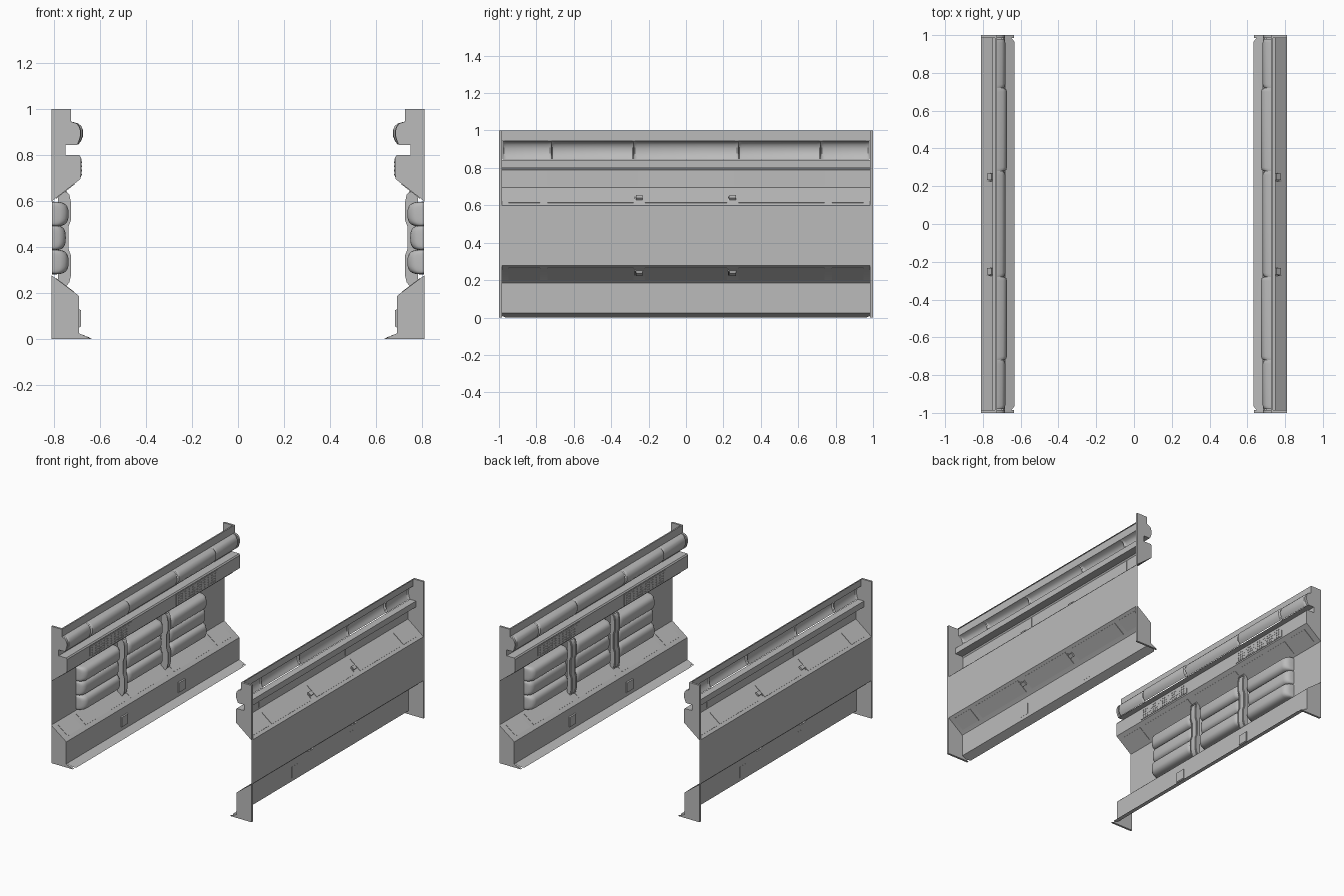
import bpy, bmesh, math
from mathutils import Vector

cube = bpy.data.objects.get("Cube")
if cube:
    bpy.data.objects.remove(cube)

grey = bpy.data.materials.new("plain_grey")
grey.use_nodes = True
colour = (0.5, 0.5, 0.5, 1)
grey.diffuse_color = colour
grey.node_tree.nodes["Principled BSDF"].inputs["Base Color"].default_value = colour


def finish(name, bm, side, sheet=False, angle=35):
    """Mirror to the wanted side, fix the normals and add the object."""
    for v in bm.verts:
        v.co.x *= side
    bmesh.ops.remove_doubles(bm, verts=bm.verts, dist=0.0001)
    bmesh.ops.recalc_face_normals(bm, faces=bm.faces)
    if sheet and sum(f.normal.x * f.calc_area() for f in bm.faces) * side > 0:
        bmesh.ops.reverse_faces(bm, faces=bm.faces)
    mesh = bpy.data.meshes.new(name)
    bm.to_mesh(mesh)
    bm.free()
    mesh.materials.append(grey)
    ob = bpy.data.objects.new(name, mesh)
    bpy.context.collection.objects.link(ob)
    bpy.ops.object.select_all(action="DESELECT")
    ob.select_set(True)
    bpy.context.view_layer.objects.active = ob
    bpy.ops.object.shade_smooth_by_angle(angle=math.radians(angle))


def loft(bm, rings):
    """Skin a list of rings, each a list of points."""
    rows = [[bm.verts.new(p) for p in ring] for ring in rings]
    for a, b in zip(rows, rows[1:]):
        for i in range(len(a) - 1):
            bm.faces.new((a[i], a[i + 1], b[i + 1], b[i]))


def extrude(bm, profile, y0, y1, caps=False):
    """Sweep an (x, z) profile along y."""
    line = profile + profile[:1] if caps else profile
    loft(bm, [[(x, y, z) for x, z in line] for y in (y0, y1)])
    if caps:
        for y in (y0, y1):
            bm.faces.new([bm.verts.new((x, y, z)) for x, z in profile])


def plate(bm, a, b, y0, y1, t=0.004):
    """Thin panel lying on the line from a to b, showing on both faces."""
    a, b = Vector(a), Vector(b)
    n = Vector((-(b - a).y, (b - a).x)).normalized() * t
    extrude(bm, [tuple(p) for p in (a + n, b + n, b - n, a - n)], y0, y1, True)


def along(a, b, t):
    return tuple(Vector(a).lerp(Vector(b), t))


# Key points of the wall section
OUT = 0.81
UP_A, UP_B = (0.685, 0.695), (OUT, 0.598)
LOW_A, LOW_B = (0.69, 0.185), (OUT, 0.277)
bulge = [(0.0, 0.945), (0.03, 0.937), (0.043, 0.925), (0.051, 0.905),
         (0.05, 0.88), (0.042, 0.86), (0.03, 0.845)]
upper = [(0.725, 1), (0.725, 0.945)]
shelf = [(0.70, 0.843), (0.75, 0.843), (0.75, 0.8), (0.69, 0.8), (0.683, 0.79), UP_A, UP_B]
bench = [LOW_B, (0.70, 0.195), LOW_A, (0.69, 0.025)]
SEGMENTS = [(-0.98, -0.72), (-0.72, -0.28), (-0.28, 0.28), (0.28, 0.72), (0.72, 0.98)]
PANELS = [(-0.95, -0.78), (-0.74, -0.28), (-0.22, 0.22), (0.28, 0.74), (0.78, 0.95)]


def pillow(bm, y0, y1, z, half, depth):
    """Padded roll standing on the back panel, rounded at both ends."""
    rings = []
    steps = [(0, 0.0), (0.003, 0.5), (0.012, 0.78), (0.028, 0.95), (0.045, 1)]
    ends = [(y0 + d, k) for d, k in steps] + [(y1 - d, k) for d, k in reversed(steps)]
    for y, k in ends:
        ring = []
        for i in range(15):
            a = math.pi * (i / 14 - 0.5)
            c, s = math.cos(a), math.sin(a)
            rise = abs(c) ** 0.6 * depth * k
            span = math.copysign(abs(s) ** 0.7, s) * half * (0.8 + 0.2 * k)
            ring.append((OUT - 0.002 - rise, y, z + span))
        rings.append(ring)
    loft(bm, rings)


for side, word in ((1, "left"), (-1, "right")):
    # Flat back panel
    bm = bmesh.new()
    extrude(bm, [UP_B, LOW_B], -1, 1)
    finish(word + "_back_panel", bm, side, True)

    # Top rail, overhanging shelf and lower bench
    for name, line in (("top_rail", [(0.735, 1)] + upper), ("upper_shelf", shelf), ("bench", bench)):
        bm = bmesh.new()
        extrude(bm, line, -0.985, 0.985)
        finish(word + "_" + name, bm, side, True, 25)

    # Kick plate with clipped corners
    bm = bmesh.new()
    loft(bm, [[(0.69, y * s, 0.025), (x, y * s, z)] for s, y, x, z in
              ((-1, 0.985, 0.65, 0.009), (-1, 0.965, 0.632, 0),
               (1, 0.965, 0.632, 0), (1, 0.985, 0.65, 0.009))])
    finish(word + "_kick_plate", bm, side, True)

    # End plates following the section, with a narrow return on the outside
    bm = bmesh.new()
    bulge_line = [(0.725 - d * 0.8, z) for d, z in bulge]
    top_end = [(OUT, 1)] + upper + bulge_line[1:-1] + shelf
    low_end = bench + [(0.635, 0), (OUT, 0)]
    for s in (-1, 1):
        for outline in (top_end, low_end):
            extrude(bm, outline, s * 0.985, s, True)
    finish(word + "_end_plates", bm, side)

    # Headrest cushions, the second and fourth a little fuller
    bm = bmesh.new()
    for n, (y0, y1) in enumerate(SEGMENTS):
        full = 1.03 if n % 2 else 0.86
        ends = [(y0, 0.72), (y0 + 0.006, 0.92), (y0 + 0.02, 1),
                (y1 - 0.02, 1), (y1 - 0.006, 0.92), (y1, 0.72)]
        loft(bm, [[(0.725 - d * full * k, y, z) for d, z in bulge] for y, k in ends])
    finish(word + "_headrest_cushions", bm, side, True)

    # Backrest rolls in three rows
    bm = bmesh.new()
    for y0, y1 in ((-0.72, -0.28), (-0.215, 0.215), (0.28, 0.72)):
        for z, depth in ((0.543, 0.072), (0.44, 0.06), (0.335, 0.072)):
            pillow(bm, y0, y1, z, 0.054, depth)
    finish(word + "_backrest_rolls", bm, side, True, 50)

    # Vertical straps between the rolls, with their anchor clips
    strap = [(0.76, 0.64), (0.738, 0.625), (0.731, 0.59), (0.731, 0.52), (0.742, 0.49),
             (0.742, 0.39), (0.731, 0.36), (0.731, 0.28), (0.738, 0.25), (0.752, 0.232),
             (0.775, 0.25), (0.775, 0.62)]
    for name, y in (("front", -0.25), ("rear", 0.25)):
        bm = bmesh.new()
        extrude(bm, strap, y - 0.025, y + 0.025, True)
        bmesh.ops.remove_doubles(bm, verts=bm.verts, dist=0.0001)
        edges = [e for e in bm.edges if abs(e.verts[0].co.y - e.verts[1].co.y) < 0.001]
        bmesh.ops.bevel(bm, geom=edges, offset=0.006, segments=2, affect="EDGES")
        finish(f"{word}_{name}_strap", bm, side, False, 50)
    bm = bmesh.new()
    for y in (-0.25, 0.25):
        for a, b in ((UP_A, UP_B), (LOW_A, LOW_B)):
            plate(bm, along(a, b, 0.5), along(a, b, 0.68), y - 0.018, y + 0.018, 0.012)
    finish(word + "_strap_clips", bm, side)

    # Sewn panels on both sloping faces
    for name, a, b in (("upper", UP_A, UP_B), ("lower", LOW_A, LOW_B)):
        bm = bmesh.new()
        for y0, y1 in PANELS:
            plate(bm, along(a, b, 0.2), along(a, b, 0.85), y0, y1, 0.003)
        finish(f"{word}_{name}_sewn_panels", bm, side)

    # Speaker grilles on the shelf face with rows of studs
    bm = bmesh.new()
    for s in (-1, 1):
        plate(bm, (0.683, 0.785), (0.684, 0.705), s * 0.5 - 0.24, s * 0.5 + 0.24, 0.003)
        for row in range(4):
            for col in range(22):
                y, z = s * 0.5 + (col - 10.5) * 0.02, 0.772 - row * 0.018
                plate(bm, (0.6805, z), (0.6805, z - 0.007), y - 0.0035, y + 0.0035, 0.002)
    finish(word + "_grilles", bm, side)

    # Small hatch boxes on the bench front
    bm = bmesh.new()
    for y in (-0.33, 0.33):
        extrude(bm, [(0.692, 0.13), (0.682, 0.125), (0.682, 0.055), (0.692, 0.05)],
                y - 0.036, y + 0.036, True)
    finish(word + "_bench_hatches", bm, side)
